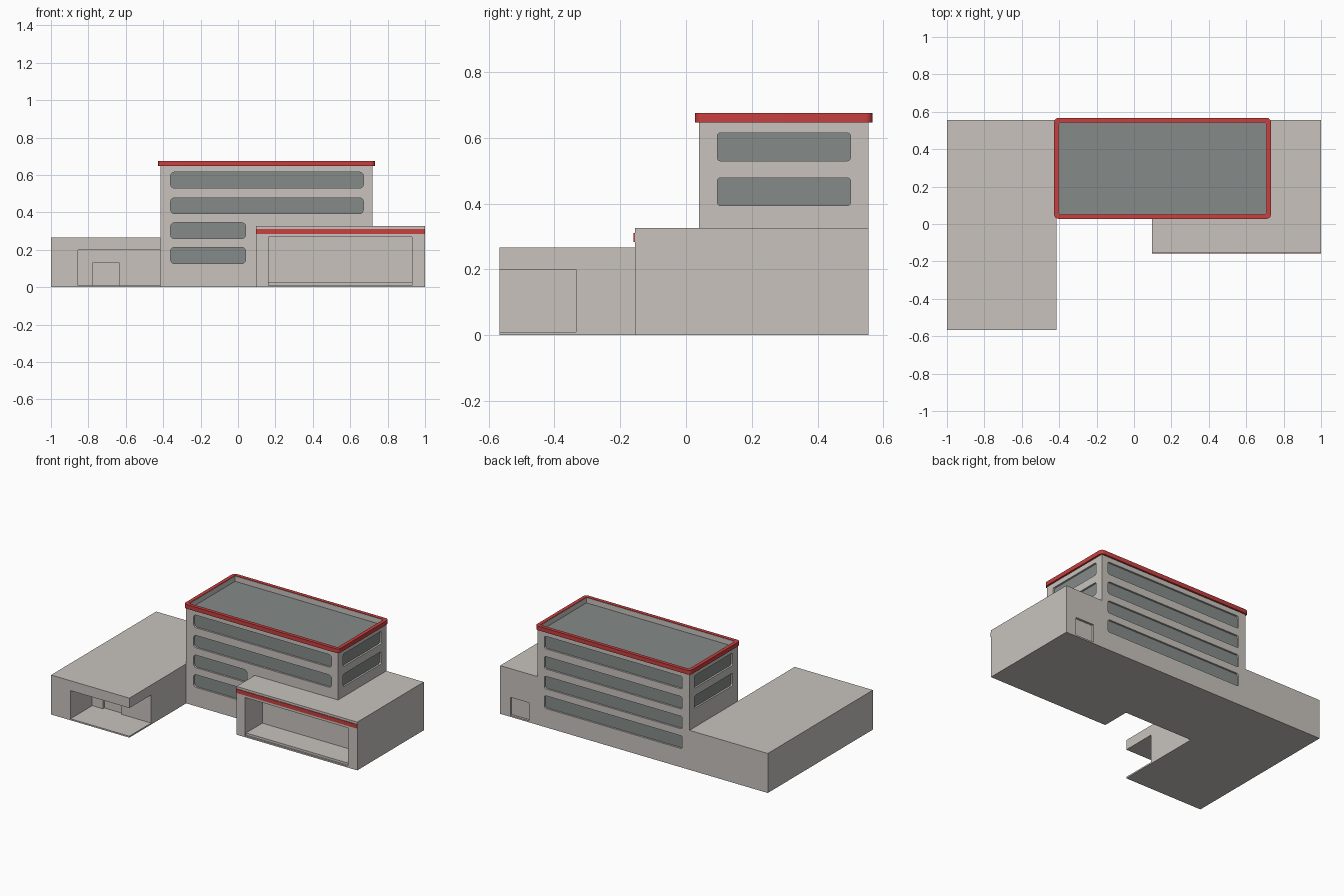
import bpy, bmesh, math

if "Cube" in bpy.data.objects:
    bpy.data.objects.remove(bpy.data.objects["Cube"])

def mat(name, rgb):
    m = bpy.data.materials.new(name)
    m.diffuse_color = (*rgb, 1)
    m.use_nodes = True
    m.node_tree.nodes["Principled BSDF"].inputs["Base Color"].default_value = m.diffuse_color
    return m

WALL = mat("wall_beige", (0.58, 0.545, 0.515))
GLASS = mat("glass_grey", (0.235, 0.26, 0.255))
RED = mat("trim_red", (0.58, 0.05, 0.05))

def rect(u0, u1, v0, v1, r=0.0, n=5):
    """Rectangle outline, with rounded corners if r > 0."""
    if r == 0:
        return [(u0, v0), (u1, v0), (u1, v1), (u0, v1)]
    pts = []
    for k, (cu, cv) in enumerate([(u1 - r, v1 - r), (u0 + r, v1 - r),
                                  (u0 + r, v0 + r), (u1 - r, v0 + r)]):
        for i in range(n + 1):
            a = math.pi / 2 * (k + i / n)
            pts.append((cu + r * math.cos(a), cv + r * math.sin(a)))
    return pts

def prism(name, pts, axis, a, b, material):
    """Extrude a 2D outline along an axis from a to b."""
    place = {"x": lambda u, v, w: (w, u, v),
             "y": lambda u, v, w: (u, w, v),
             "z": lambda u, v, w: (u, v, w)}[axis]
    bm = bmesh.new()
    low = [bm.verts.new(place(u, v, a)) for u, v in pts]
    high = [bm.verts.new(place(u, v, b)) for u, v in pts]
    bm.faces.new(low)
    bm.faces.new(high)
    for i in range(len(pts)):
        j = (i + 1) % len(pts)
        bm.faces.new((low[i], low[j], high[j], high[i]))
    bmesh.ops.recalc_face_normals(bm, faces=bm.faces)
    me = bpy.data.meshes.new(name)
    bm.to_mesh(me)
    bm.free()
    me.materials.append(material)
    ob = bpy.data.objects.new(name, me)
    bpy.context.collection.objects.link(ob)
    return ob

def cut(target, pts, axis, a, b):
    """Subtract a prism from the target, then discard the cutter."""
    cutter = prism("cutter", pts, axis, a, b, target.data.materials[0])
    cutter.hide_render = True
    mod = target.modifiers.new("cut", "BOOLEAN")
    mod.operation = "DIFFERENCE"
    mod.solver = "EXACT"
    mod.object = cutter
    bpy.context.view_layer.objects.active = target
    bpy.ops.object.modifier_apply(modifier=mod.name)
    bpy.data.objects.remove(cutter)

X0, X1, Y0, Y1 = -0.415, 0.72, 0.04, 0.555   # tower footprint

# Tower with parapet and dark roof
tower = prism("tower", rect(X0, X1, Y0, Y1), "z", 0, 0.672, WALL)
cut(tower, rect(X0 + .014, X1 - .014, Y0 + .014, Y1 - .014), "z", 0.635, 0.8)
prism("tower_roof", rect(X0 + .014, X1 - .014, Y0 + .014, Y1 - .014), "z", 0.632, 0.637, GLASS)

# Red trim around the tower top
trim = prism("roof_trim", rect(X0 - .012, X1 + .012, Y0 - .012, Y1 + .012, .022), "z", 0.647, 0.675, RED)
cut(trim, rect(X0 + .012, X1 - .012, Y0 + .012, Y1 - .012), "z", 0.6, 0.7)

# Recessed ribbon windows
DEPTH = 0.014
def window(name, u0, u1, v0, v1, axis, face, inward, r):
    outline = rect(u0, u1, v0, v1, r)
    back = face + inward * DEPTH
    lo, hi = sorted((face - inward * 0.05, back))
    cut(tower, outline, axis, lo, hi)
    lo, hi = sorted((back - inward * 0.002, back + inward * 0.003))
    prism(name, outline, axis, lo, hi, GLASS)

ROWS = [(0.53, 0.615), (0.394, 0.478), (0.26, 0.345), (0.127, 0.213)]
for i, (z0, z1) in enumerate(ROWS):
    window("front_window", -0.36, 0.67 if i < 2 else 0.04, z0, z1, "y", Y0, 1, 0.02)
    window("back_window", -0.36, 0.67, z0, z1, "y", Y1, -1, 0.012)
    if i < 2:
        window("right_window", 0.095, 0.50, z0, z1, "x", X1, -1, 0.01)
        window("left_window", 0.095, 0.50, z0, z1, "x", X0, 1, 0.01)

# Left wing with open corner porch and doorway
left = prism("left_wing", rect(-1, X0, -0.567, Y1), "z", 0, 0.267, WALL)
cut(left, rect(-0.855, -0.3, 0.01, 0.2), "y", -0.7, -0.335)
cut(left, rect(-0.775, -0.635, 0.01, 0.132), "y", -0.4, -0.32)

# Right wing wrapping the tower corner, with display recess and back doorway
right = prism("right_wing", [(0.097, -0.155), (1, -0.155), (1, Y1), (X1, Y1), (X1, Y0), (0.097, Y0)],
              "z", 0, 0.326, WALL)
cut(right, rect(0.162, 0.93, 0.025, 0.268), "y", -0.3, 0.028)
cut(right, rect(0.162, 0.93, 0.01, 0.03), "y", -0.3, -0.145)
cut(right, rect(0.785, 0.925, 0.01, 0.132), "y", Y1 - 0.015, 0.7)

# Red stripe over the display recess
prism("red_stripe", rect(0.097, 1, 0.284, 0.311), "y", -0.159, -0.154, RED)

# Smooth only the shallow angles of the rounded corners
for ob in list(bpy.context.scene.objects):
    bpy.ops.object.select_all(action="DESELECT")
    ob.select_set(True)
    bpy.context.view_layer.objects.active = ob
    bpy.ops.object.shade_smooth_by_angle(angle=math.radians(30))
